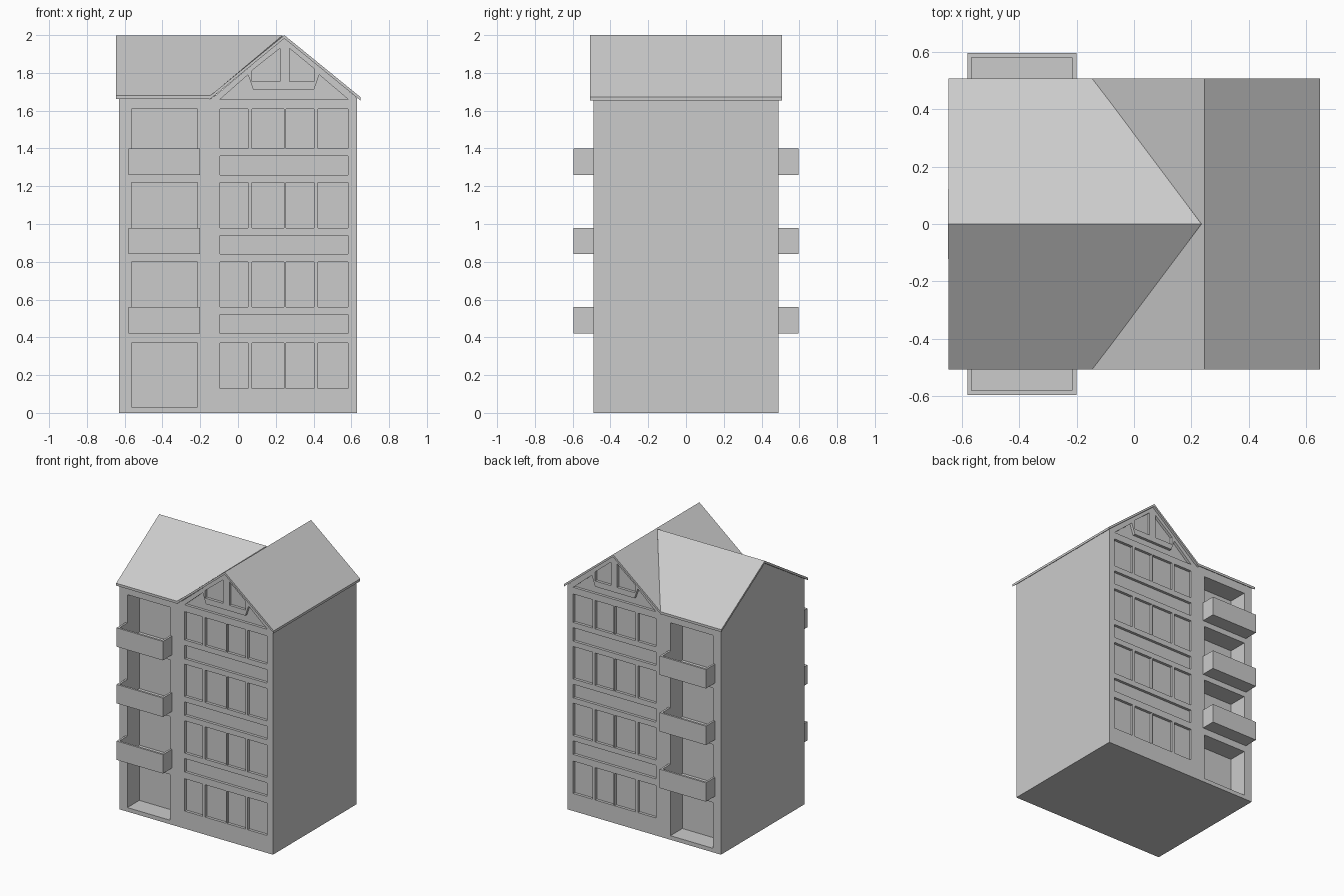
import bpy, bmesh
from mathutils import Vector

if "Cube" in bpy.data.objects:
    bpy.data.objects.remove(bpy.data.objects["Cube"])


def prism(bm, pts, vec):
    """Add a polygon extruded along a vector."""
    v = Vector(vec)
    a = [bm.verts.new(p) for p in pts]
    b = [bm.verts.new(Vector(p) + v) for p in pts]
    n = len(a)
    bm.faces.new(a)
    bm.faces.new(b[::-1])
    for i in range(n):
        j = (i + 1) % n
        bm.faces.new((a[j], a[i], b[i], b[j]))


def box(bm, x0, x1, y0, y1, z0, z1):
    prism(bm, [(x0, y0, z0), (x1, y0, z0), (x1, y1, z0), (x0, y1, z0)], (0, 0, z1 - z0))


def finish(name, bm):
    bmesh.ops.recalc_face_normals(bm, faces=bm.faces)
    me = bpy.data.meshes.new(name)
    bm.to_mesh(me)
    bm.free()
    ob = bpy.data.objects.new(name, me)
    bpy.context.collection.objects.link(ob)
    return ob


def carve(ob, cutter):
    cutter.hide_render = True
    mod = ob.modifiers.new("carve", 'BOOLEAN')
    mod.operation, mod.solver, mod.object = 'DIFFERENCE', 'EXACT', cutter
    dg = bpy.context.evaluated_depsgraph_get()
    me = bpy.data.meshes.new_from_object(ob.evaluated_get(dg))
    ob.modifiers.clear()
    ob.data = me
    bpy.data.objects.remove(cutter)


WX, WY, EAVE = 0.63, 0.49, 1.655     # wall half sizes and wall top
RX, RZ, T = 0.245, 2.0, 0.018        # gable ridge x, ridge height, roof thickness
DEPTH = 0.02                         # window recess
FLOORS = [0.42, 0.84, 1.26]
COLUMNS = [(-0.095, 0.052), (0.073, 0.243), (0.253, 0.403), (0.423, 0.583)]

# Main block with recessed loggias, windows and spandrel panels on both fronts
bm = bmesh.new()
box(bm, -WX, WX, -WY, WY, 0, EAVE)
walls = finish("walls", bm)
bm = bmesh.new()
for s in (-1, 1):
    def recess(x0, x1, z0, z1, d):
        ya, yb = sorted((s * (WY - d), s * (WY + 0.05)))
        box(bm, x0, x1, ya, yb, z0, z1)
    for z0, z1 in [(0.03, 0.37), (0.44, 0.80), (0.86, 1.22), (1.28, 1.61)]:
        recess(-0.565, -0.215, z0, z1, 0.14)
    for z0, z1 in [(0.13, 0.37), (0.56, 0.80), (0.98, 1.22), (1.40, 1.61)]:
        for x0, x1 in COLUMNS:
            recess(x0, x1, z0, z1, DEPTH)
    for z in FLOORS:
        recess(-0.095, 0.583, z, z + 0.10, DEPTH)
carve(walls, finish("wall_cutter", bm))

# Gable attic wall with its recessed panel and two slanted windows
bm = bmesh.new()
prism(bm, [(x, -WY, z) for x, z in
           [(-0.15, EAVE), (WX, EAVE), (WX, 1.668), (RX, 1.985)]], (0, 2 * WY, 0))
gable = finish("gable_attic", bm)
bm = bmesh.new()
shapes = [
    [(-0.095, 1.66), (0.583, 1.66), (0.43, 1.79), (0.403, 1.713), (0.08, 1.713), (0.053, 1.79)],
    [(0.074, 1.755), (0.222, 1.755), (0.222, 1.93), (0.074, 1.812)],
    [(0.272, 1.755), (0.403, 1.755), (0.403, 1.822), (0.272, 1.93)],
]
for s in (-1, 1):
    for shape in shapes:
        prism(bm, [(x, s * (WY - DEPTH), z) for x, z in shape], (0, s * 0.08, 0))
carve(gable, finish("gable_cutter", bm))

# Side attic wall under the wing roof
bm = bmesh.new()
prism(bm, [(-WX, y, z) for y, z in
           [(-WY, EAVE), (WY, EAVE), (WY, 1.675), (0, 1.985), (-WY, 1.675)]], (0.51, 0, 0))
finish("wing_attic", bm)

# Gable roof running front to back
bm = bmesh.new()
prof = [(-0.15, 1.677), (RX, RZ), (0.648, 1.672)]
prof += [(x, z - T) for x, z in prof[::-1]]
prism(bm, [(x, -0.507, z) for x, z in prof], (0, 1.014, 0))
finish("gable_roof", bm)

# Wing roof, cut along the valleys
bm = bmesh.new()
for s in (-1, 1):
    prism(bm, [(-0.647, 0, 1.998), (0.235, 0, 1.998),
               (-0.145, s * 0.507, 1.68), (-0.645, s * 0.507, 1.68)], (0, 0, -T))
finish("wing_roof", bm)

# Balconies: slab, front parapet and two side walls
for s, side in ((-1, "front"), (1, "back")):
    for i, z in enumerate(FLOORS):
        bm = bmesh.new()
        for x0, x1, d0, d1, h in [(-0.58, -0.2, WY, 0.595, 0.02),
                                  (-0.58, -0.2, 0.58, 0.595, 0.14),
                                  (-0.58, -0.565, WY, 0.58, 0.14),
                                  (-0.215, -0.2, WY, 0.58, 0.14)]:
            ya, yb = sorted((s * d0, s * d1))
            box(bm, x0, x1, ya, yb, z, z + h)
        finish(f"{side}_balcony_{i + 1}", bm)
